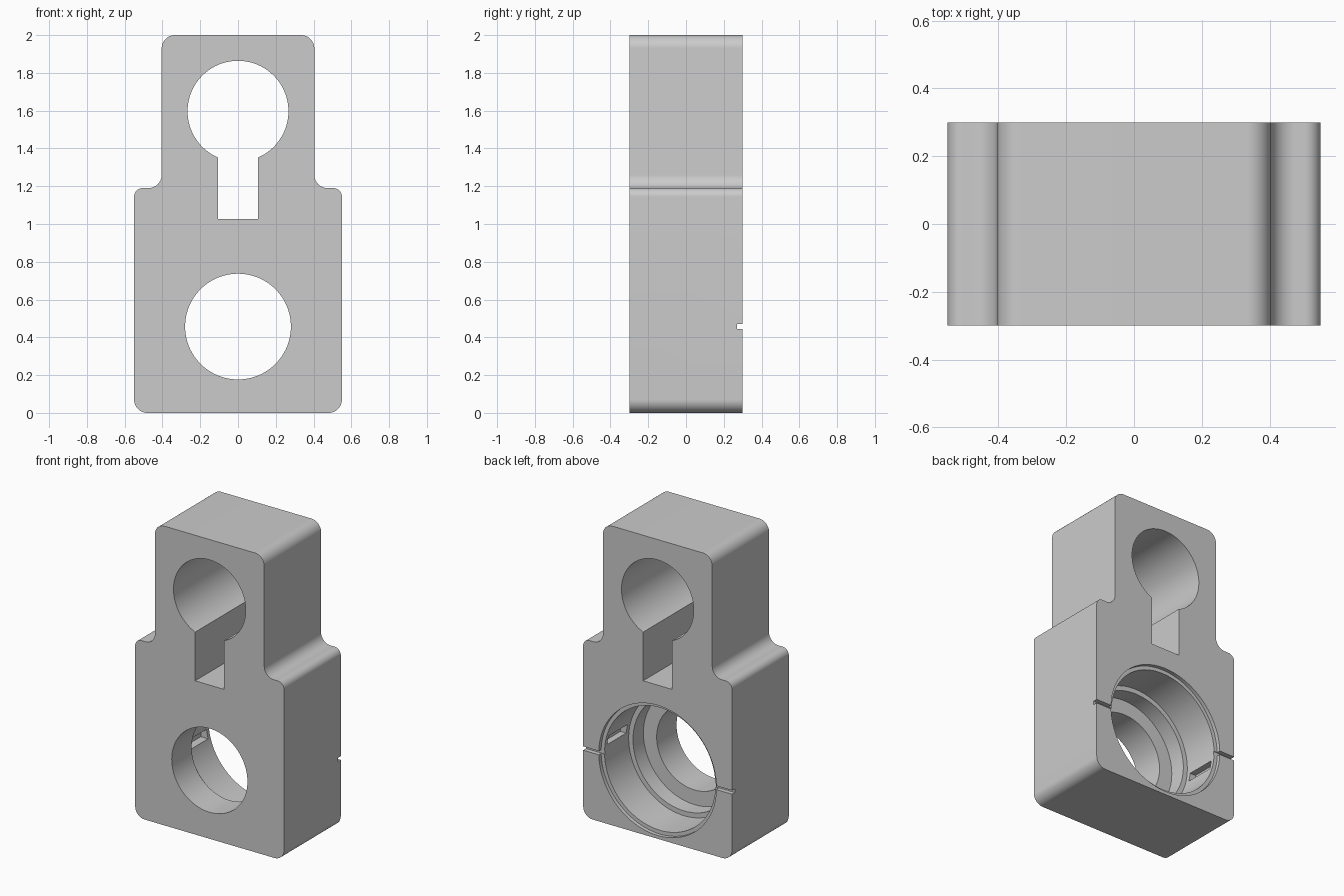
import bpy
import bmesh
from math import sin, cos, pi, asin, tan
from mathutils import Vector

cube = bpy.data.objects.get("Cube")
if cube:
    bpy.data.objects.remove(cube, do_unlink=True)

HALF = 0.3        # half thickness of the block
BORE_Z = 0.457    # height of the stepped bore axis


def rounded(corners, steps=10):
    """Turn (x, z, radius) corners into an outline with filleted corners."""
    out = []
    for i, (x, z, r) in enumerate(corners):
        p = Vector((x, z))
        a = (Vector(corners[i - 1][:2]) - p).normalized()
        b = (Vector(corners[(i + 1) % len(corners)][:2]) - p).normalized()
        half = a.angle(b) / 2
        centre = p + (a + b).normalized() * (r / sin(half))
        start = p + a * (r / tan(half)) - centre
        end = p + b * (r / tan(half)) - centre
        for k in range(steps + 1):
            out.append(centre + start.lerp(end, k / steps).normalized() * r)
    return out


def make_object(name, bm):
    bmesh.ops.recalc_face_normals(bm, faces=bm.faces)
    mesh = bpy.data.meshes.new(name)
    bm.to_mesh(mesh)
    bm.free()
    obj = bpy.data.objects.new(name, mesh)
    bpy.context.collection.objects.link(obj)
    return obj


def prism(name, outline, y0, y1):
    """Extrude an x-z outline along y."""
    bm = bmesh.new()
    face = bm.faces.new([bm.verts.new((x, y0, z)) for x, z in outline])
    new = bmesh.ops.extrude_face_region(bm, geom=[face])["geom"]
    verts = [g for g in new if isinstance(g, bmesh.types.BMVert)]
    bmesh.ops.translate(bm, verts=verts, vec=(0, y1 - y0, 0))
    return make_object(name, bm)


def box(name, x0, x1, y0, y1, z0, z1):
    return prism(name, [(x0, z0), (x1, z0), (x1, z1), (x0, z1)], y0, y1)


def turned(name, profile, z, steps=96):
    """Revolve (radius, y) points around a y-parallel axis at height z."""
    bm = bmesh.new()
    verts = [bm.verts.new((r, y, z)) for r, y in profile]
    edges = [bm.edges.new(pair) for pair in zip(verts, verts[1:])]
    bmesh.ops.spin(bm, geom=verts + edges, cent=(0, 0, z), axis=(0, 1, 0),
                   angle=2 * pi, steps=steps)
    bmesh.ops.remove_doubles(bm, verts=bm.verts, dist=0.0001)
    return make_object(name, bm)


# Stepped block with rounded corners and filleted shoulders
right = [(0.55, 0, 0.07), (0.55, 1.19, 0.045), (0.404, 1.19, 0.07), (0.404, 2, 0.07)]
left = [(-x, z, r) for x, z, r in reversed(right)]
block = prism("clamp_block", rounded(right + left), -HALF, HALF)

# Keyhole: round hole running into a square-ended slot
hole_r, hole_z, slot_w = 0.267, 1.597, 0.107
gap = asin(slot_w / hole_r)
arc = [-pi / 2 + gap + (2 * pi - 2 * gap) * i / 80 for i in range(81)]
keyhole = [(hole_r * cos(a), hole_z + hole_r * sin(a)) for a in arc]
keyhole += [(-slot_w, 1.027), (slot_w, 1.027)]

# Stepped bore, wide at the back and narrow at the front
bore = [(0, -0.4), (0.28, -0.4), (0.28, -0.09), (0.378, -0.09), (0.378, 0.02),
        (0.41, 0.02), (0.41, 0.275), (0.435, 0.275), (0.435, 0.4), (0, 0.4)]

cutters = [
    prism("keyhole_cutter", keyhole, -0.4, 0.4),
    turned("bore_cutter", bore, BORE_Z),
    # Shallow groove across the back
    box("groove_cutter", -0.7, 0.7, 0.27, 0.4, 0.445, 0.47),
    # Pockets in the bore wall, half a turn apart
    box("left_pocket_cutter", 0.35, 0.45, 0.05, 0.25, BORE_Z + 0.045, BORE_Z + 0.105),
    box("right_pocket_cutter", -0.45, -0.35, 0.05, 0.25, BORE_Z - 0.105, BORE_Z - 0.045),
]

bpy.context.view_layer.objects.active = block
for cutter in cutters:
    cutter.hide_render = True
    mod = block.modifiers.new(cutter.name, "BOOLEAN")
    mod.operation = "DIFFERENCE"
    mod.solver = "EXACT"
    mod.object = cutter
    bpy.ops.object.modifier_apply(modifier=mod.name)
for cutter in cutters:
    bpy.data.objects.remove(cutter, do_unlink=True)

# Plain grey finish
grey = bpy.data.materials.new("plain_grey")
grey.use_nodes = True
colour = (0.6, 0.6, 0.6, 1)
grey.diffuse_color = colour
grey.node_tree.nodes["Principled BSDF"].inputs["Base Color"].default_value = colour
block.data.materials.clear()
block.data.materials.append(grey)

bpy.ops.object.select_all(action="DESELECT")
block.select_set(True)
bpy.ops.object.shade_smooth_by_angle(angle=pi / 6)
